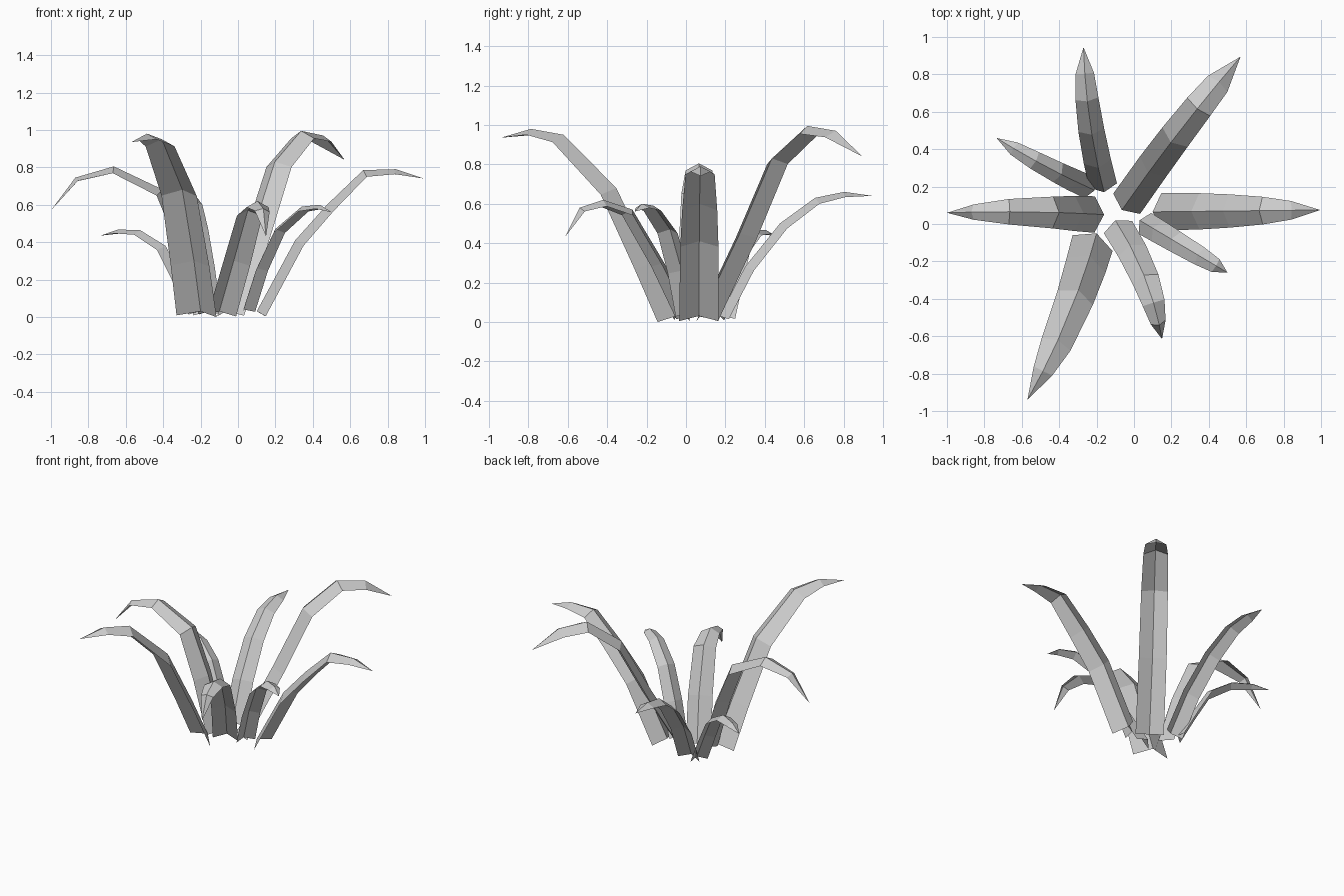
import bpy
from mathutils import Vector

if "Cube" in bpy.data.objects:
    bpy.data.objects.remove(bpy.data.objects["Cube"])

NARROWING = [0.0, 0.06, 0.22, 0.52, 1.0]  # how far each ring has narrowed towards the tip
FOLD = 0.27                               # height of the ridge relative to width


def leaf(name, base, tip, width, end, bow, profile):
    """Folded blade: raised midrib from base to tip, edges dropping either side.
    end is the relative width of the last ring; profile holds
    (fraction along the leaf, height) pairs."""
    base, tip = Vector((*base, 0)), Vector((*tip, 0))
    along = (tip - base).normalized()
    side = Vector((-along.y, along.x, 0))
    rib = [base.lerp(tip, t) + side * (bow * 4 * t * (1 - t)) + Vector((0, 0, z))
           for t, z in profile]
    verts, faces = [], []
    for i, narrowing in enumerate(NARROWING):
        tangent = (rib[i + 1] - rib[max(i - 1, 0)]).normalized()
        across = (side - tangent * side.dot(tangent)).normalized()
        up = tangent.cross(across)
        w = width * (1 - (1 - end) * narrowing)
        drop = rib[i] - up * (FOLD * w)
        verts += [drop + across * w / 2, rib[i], drop - across * w / 2]
    for i in range(len(NARROWING) - 1):
        for k in (0, 1):
            a = i * 3 + k
            faces.append((a, a + 1, a + 4, a + 3))
    # pointed tip
    n = len(verts)
    verts.append(rib[-1])
    faces += [(n - 3, n - 2, n), (n - 2, n - 1, n)]
    mesh = bpy.data.meshes.new(name)
    mesh.from_pydata(verts, [], [f[::-1] for f in faces])
    obj = bpy.data.objects.new(name, mesh)
    bpy.context.collection.objects.link(obj)


# Large leaves
leaf("leaf_back_right", (-0.065, 0.075), (0.57, 0.895), 0.18, 0.75, 0.014,
     [(0, .03), (.235, .45), (.43, .83), (.65, .995), (.83, .97), (1, .84)])
leaf("leaf_front_left", (-0.20, -0.05), (-0.57, -0.94), 0.23, 0.48, 0.03,
     [(0, .03), (.13, .3), (.33, .68), (.63, .95), (.82, .98), (1, .935)])
leaf("leaf_right", (0.10, 0.065), (0.995, 0.075), 0.20, 0.5, 0.0,
     [(0, .03), (.23, .41), (.42, .6), (.636, .785), (.83, .79), (1, .74)])
leaf("leaf_left", (-0.16, 0.05), (-1.0, 0.06), 0.195, 0.42, -0.01,
     [(0, .03), (.13, .38), (.286, .68), (.6, .805), (.845, .745), (1, .57)])

# Small leaves
leaf("leaf_back", (-0.16, 0.17), (-0.27, 0.945), 0.15, 0.66, 0.022,
     [(0, .03), (.17, .28), (.4, .5), (.63, .63), (.82, .66), (1, .64)])
leaf("leaf_back_left", (-0.21, 0.18), (-0.735, 0.46), 0.125, 0.6, 0.01,
     [(0, .03), (.17, .22), (.33, .38), (.59, .465), (.82, .467), (1, .435)])
leaf("leaf_front_right", (0.03, 0.02), (0.50, -0.26), 0.13, 0.62, 0.0,
     [(0, .04), (.15, .26), (.36, .47), (.66, .59), (.87, .6), (1, .56)])
leaf("leaf_front", (-0.10, 0.02), (0.15, -0.615), 0.165, 0.5, 0.035,
     [(0, .03), (.22, .3), (.48, .57), (.71, .62), (.89, .58), (1, .43)])
